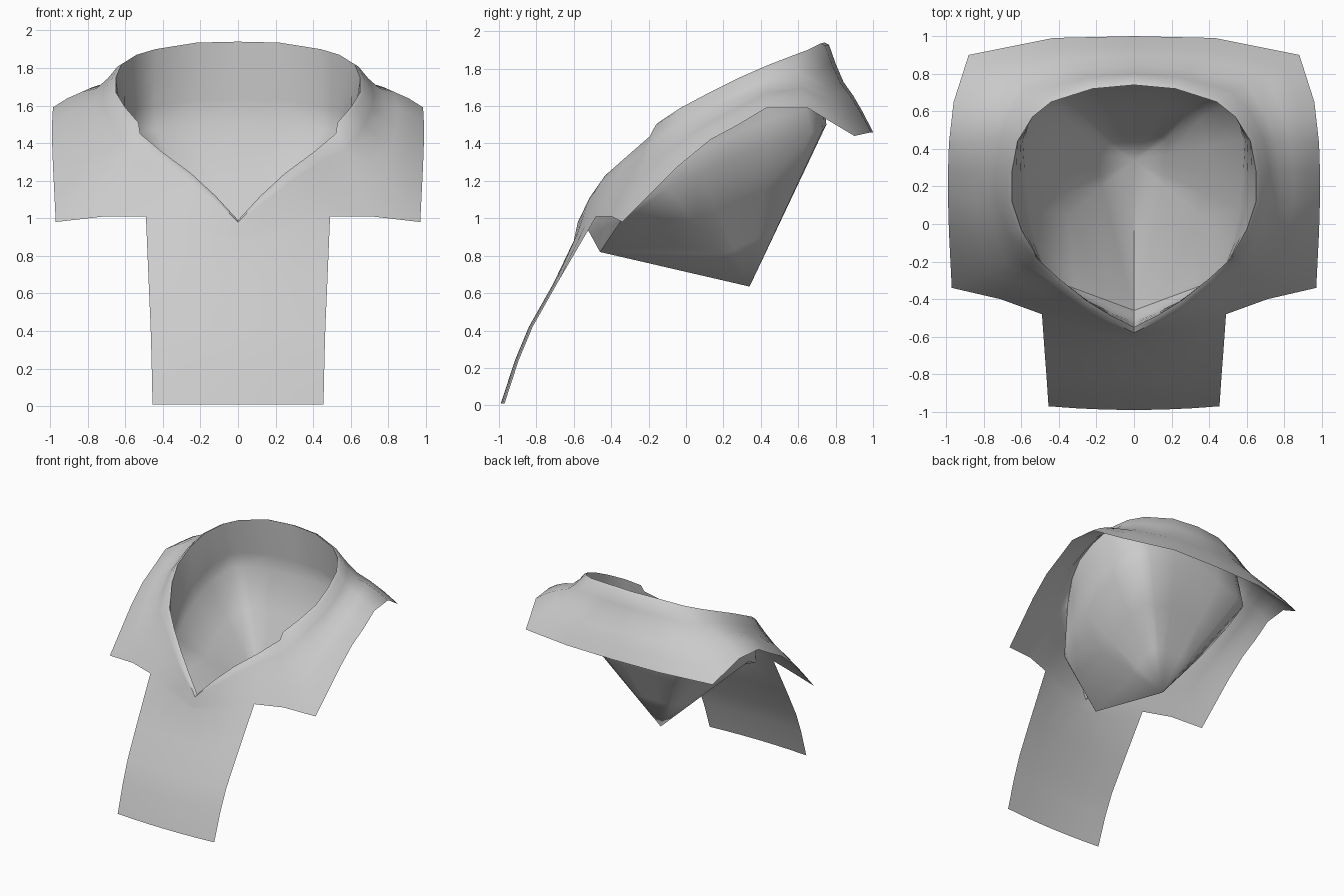
import bpy, bmesh, math
from mathutils import Vector

cube = bpy.data.objects.get("Cube")
if cube:
    bpy.data.objects.remove(cube, do_unlink=True)

cloth = bpy.data.materials.new("light_grey_cloth")
cloth.use_nodes = True
GREY = (0.6, 0.6, 0.6, 1)
cloth.diffuse_color = GREY
cloth.node_tree.nodes["Principled BSDF"].inputs["Base Color"].default_value = GREY


def pts(*rows):
    return [Vector(r) for r in rows]


# Neck opening, from the front point of the V round to the back (left half)
rim = pts((0, -.55, .99), (.12, -.49, 1.12), (.25, -.41, 1.24), (.4, -.29, 1.35),
          (.52, -.18, 1.45), (.53, -.15, 1.51), (.6, -.03, 1.59), (.65, .12, 1.67),
          (.65, .28, 1.75), (.62, .44, 1.82), (.54, .57, 1.87), (.44, .65, 1.9),
          (.22, .72, 1.935), (0, .74, 1.94))
# Hem of the yoke; the first four points carry the flap
hem = pts((0, -.6, .88), (.17, -.58, .92), (.34, -.54, .96), (.49, -.48, 1.01),
          (.71, -.4, 1.01), (.97, -.34, .98), (.985, -.04, 1.28), (.99, .13, 1.42),
          (.99, .28, 1.5), (.985, .43, 1.59), (.96, .65, 1.59), (.88, .9, 1.44),
          (.43, .99, 1.46), (0, 1, 1.46))
# Widest line of the liner under the neck
waist = pts((0, -.52, .93), (.12, -.47, .98), (.24, -.41, 1.03), (.36, -.35, 1.05),
            (.46, -.29, 1.07), (.47, -.25, 1.08), (.52, -.1, 1.16), (.56, .08, 1.24),
            (.58, .25, 1.32), (.58, .45, 1.4), (.54, .67, 1.46), (.44, .73, 1.47),
            (.22, .75, 1.5), (0, .75, 1.5))
keel_front, keel_back = pts((0, -.46, .82), (0, .34, .635))
keel = [keel_front] * 6 + [keel_back] * 8


def blend(a, b, t, sag=0):
    """Row between two rows, sagging only where the shoulder curves."""
    drop = [sag * min(1, max(0, i - 3) / 3) for i in range(len(a))]
    return [p.lerp(q, t) - Vector((0, 0, d)) for p, q, d in zip(a, b, drop)]


def sheet(name, grids, flip=False):
    """Mirrored smooth cloth sheet made of grids of rows."""
    bm = bmesh.new()
    for rows in grids:
        vs = [[bm.verts.new(p) for p in row] for row in rows]
        for r0, r1 in zip(vs, vs[1:]):
            for i in range(len(r0) - 1):
                quad = (r0[i], r1[i], r1[i + 1], r0[i + 1])
                bm.faces.new(quad[::-1] if flip else quad)
    bmesh.ops.remove_doubles(bm, verts=bm.verts, dist=.001)
    bmesh.ops.dissolve_degenerate(bm, edges=bm.edges, dist=.0005)
    mesh = bpy.data.meshes.new(name)
    bm.to_mesh(mesh)
    bm.free()
    mesh.materials.append(cloth)
    ob = bpy.data.objects.new(name, mesh)
    bpy.context.collection.objects.link(ob)
    mirror = ob.modifiers.new("mirror", "MIRROR")
    mirror.use_clip = True
    bpy.ops.object.select_all(action="DESELECT")
    ob.select_set(True)
    bpy.context.view_layer.objects.active = ob
    bpy.ops.object.modifier_apply(modifier="mirror")
    bpy.ops.object.shade_smooth_by_angle(angle=math.radians(50))
    return ob


# Rolled lip just outside the neck opening
lip = [p + Vector((.02 * p.x / .6, .025 * (p.y - .15) / .6, -.012)) for p in rim]
yoke = [rim, lip, blend(lip, hem, .15, .03), blend(lip, hem, .33, .045),
        blend(lip, hem, .55, .015), blend(lip, hem, .78), hem]

# Hanging front flap: depth and half width at each height
flap = [hem[:4]]
for y, z, half in ((-.71, .65, .475), (-.84, .42, .465), (-.915, .24, .46), (-.99, .01, .455)):
    flap.append([Vector((half * i / 3, y + .02 * (i / 3) ** 2, z)) for i in range(4)])
sheet("yoke_and_front_flap", [yoke, flap])

# Liner folding in from the neck and closing along a keel
liner = [rim, blend(rim, waist, .35), blend(rim, waist, .7), waist,
         blend(waist, keel, .33), blend(waist, keel, .67), keel]
sheet("neck_liner", [liner], flip=True)
